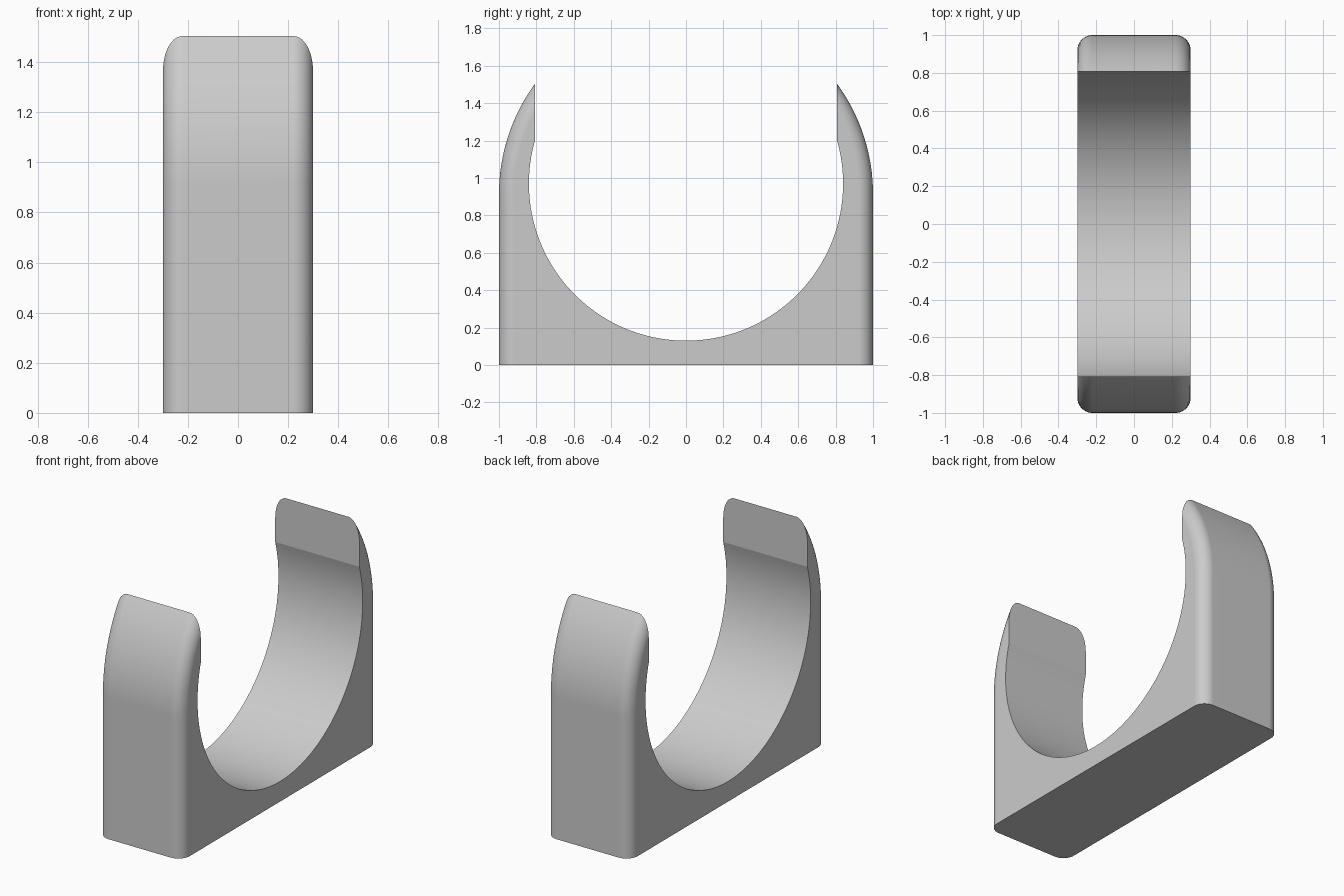
import bpy, bmesh
from math import sin, cos, pi, sqrt, asin, atan2

if "Cube" in bpy.data.objects:
    bpy.data.objects.remove(bpy.data.objects["Cube"])

HALF_W, FILLET = 0.30, 0.08      # half width, outer edge rounding
R_OUT, Z_OUT = 1.0, 0.914        # outer arc
R_IN, Z_IN = 0.84, 0.97          # bore
LIP_Y = 0.807                    # half width of the mouth


def section(inset):
    """Closed y-z outline with the outer wall moved in by inset."""
    r = R_OUT - inset
    # outer wall: foot, then arc up to the tip
    end = atan2(sqrt(r * r - LIP_Y ** 2), LIP_Y)
    right = [(r, 0.0)]
    right += [(r * cos(end * i / 16), Z_OUT + r * sin(end * i / 16)) for i in range(17)]
    left = [(-y, z) for y, z in reversed(right)]
    # bore from right lip, under, to left lip
    z_lip = Z_IN + sqrt(R_IN ** 2 - LIP_Y ** 2)
    a = atan2(z_lip - Z_IN, LIP_Y)
    n = 72
    bore = []
    for i in range(n + 1):
        t = a - (pi + 2 * a) * i / n
        bore.append((R_IN * cos(t), Z_IN + R_IN * sin(t)))
    return right + bore + left


# stations across the width: rounded, straight, rounded
steps = 10
half = []
for i in range(steps + 1):
    t = pi / 2 * i / steps
    half.append((HALF_W - FILLET + FILLET * sin(t), FILLET * (1 - cos(t))))
stations = [(-x, d) for x, d in reversed(half)] + half

# clip body lofted through the stations
bm = bmesh.new()
rings = [[bm.verts.new((x, y, z)) for y, z in section(d)] for x, d in stations]
for r0, r1 in zip(rings, rings[1:]):
    for i in range(len(r0)):
        j = (i + 1) % len(r0)
        bm.faces.new((r0[i], r0[j], r1[j], r1[i]))
bm.faces.new(rings[0])
bm.faces.new(rings[-1])
bmesh.ops.recalc_face_normals(bm, faces=bm.faces)

mesh = bpy.data.meshes.new("pipe_clip")
bm.to_mesh(mesh)
bm.free()
clip = bpy.data.objects.new("pipe_clip", mesh)
bpy.context.collection.objects.link(clip)

# smooth curves, crisp edges, flat sides
bpy.context.view_layer.objects.active = clip
clip.select_set(True)
bpy.ops.object.shade_smooth_by_angle(angle=pi / 15)
weighted = clip.modifiers.new("flat_sides", 'WEIGHTED_NORMAL')
weighted.keep_sharp = True
